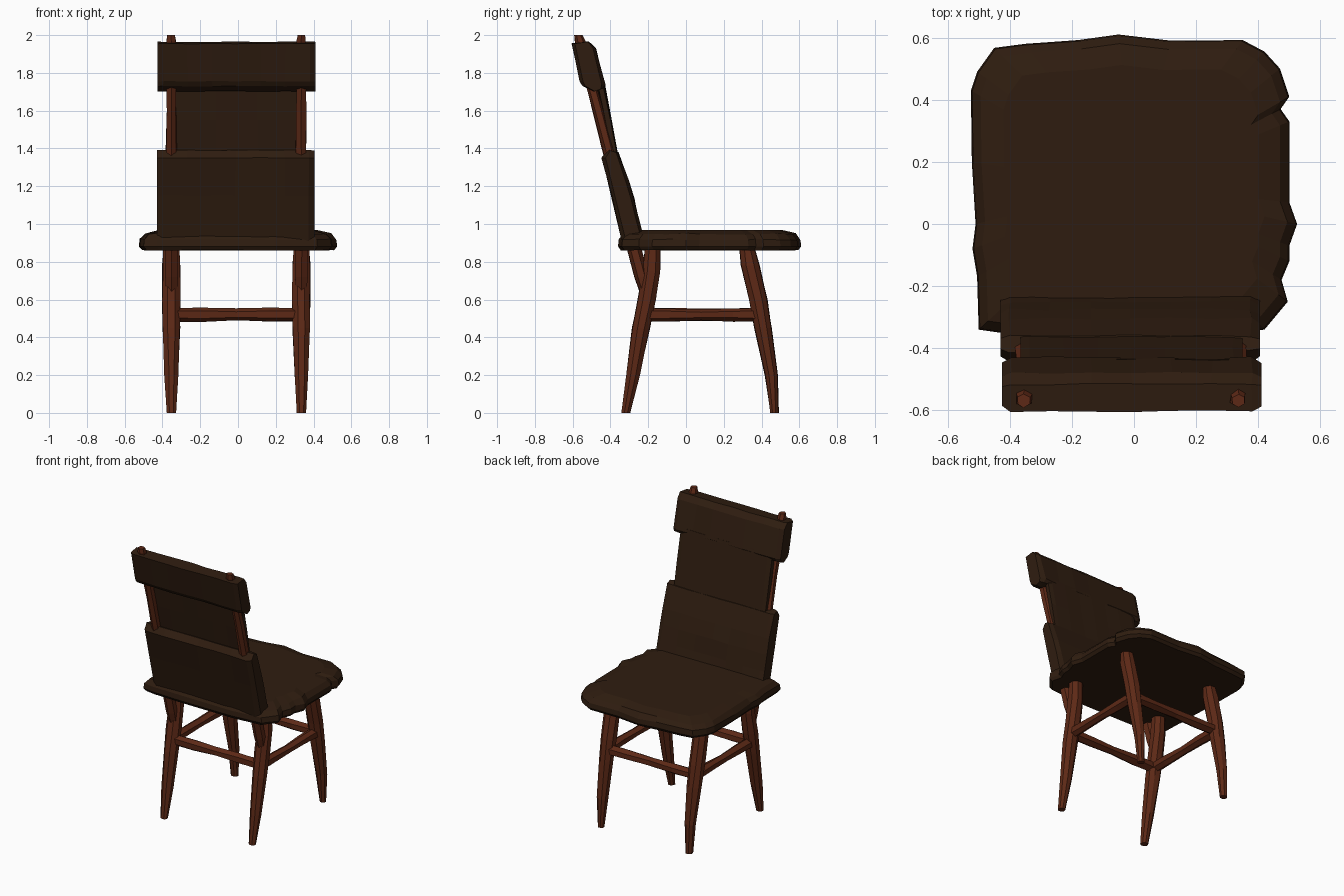
import bpy, bmesh, math, random

if "Cube" in bpy.data.objects:
    bpy.data.objects.remove(bpy.data.objects["Cube"])

random.seed(4)


def material(name, rgb):
    m = bpy.data.materials.new(name)
    m.diffuse_color = (*rgb, 1)
    m.use_nodes = True
    m.node_tree.nodes["Principled BSDF"].inputs["Base Color"].default_value = m.diffuse_color
    return m


COVER = material("dark_cover", (0.028, 0.012, 0.005))
WOOD = material("red_wood", (0.11, 0.022, 0.008))
CX = -0.009                     # the frame sits slightly off the seat centre


def jit(a):
    return random.uniform(-a, a)


def loft(name, rings, mat):
    """Skin a list of equal-sized point rings and cap both ends, flat shaded."""
    bm = bmesh.new()
    rows = [[bm.verts.new(p) for p in ring] for ring in rings]
    n = len(rows[0])
    for a, b in zip(rows, rows[1:]):
        for i in range(n):
            j = (i + 1) % n
            bm.faces.new((a[i], a[j], b[j], b[i]))
    bm.faces.new(rows[0][::-1])
    bm.faces.new(rows[-1])
    bmesh.ops.recalc_face_normals(bm, faces=bm.faces)
    me = bpy.data.meshes.new(name)
    bm.to_mesh(me)
    bm.free()
    me.materials.append(mat)
    ob = bpy.data.objects.new(name, me)
    bpy.context.collection.objects.link(ob)
    return ob


def stick(name, stations, axis, sides=8, rough=0.003):
    """Roughly carved rod: stations are (x, y, z, radius), rings square to axis."""
    rings = []
    for x, y, z, r in stations:
        ring = []
        for i in range(sides):
            t = 2 * math.pi * (i + 0.5) / sides
            u = r * 1.05 * math.cos(t) + jit(rough)
            v = r * 1.05 * math.sin(t) + jit(rough)
            ring.append({'X': (x, y + u, z + v), 'Y': (x + u, y, z + v),
                         'Z': (x + u, y + v, z)}[axis])
        rings.append(ring)
    return loft(name, rings, WOOD)


def slab(name, profile, x0, x1, end=0.75, chamfer=0.03, rough=0.004):
    """Side (y, z) profile extruded across x with chamfered, hand-cut ends."""
    cy = sum(p[0] for p in profile) / len(profile)
    cz = sum(p[1] for p in profile) / len(profile)
    steps = 6
    xs = [x0 + chamfer + (x1 - x0 - 2 * chamfer) * i / steps for i in range(steps + 1)]
    rings = []
    for k, x in enumerate([x0] + xs + [x1]):
        tip = k in (0, steps + 2)
        ring = []
        for y, z in profile:
            if tip:                     # narrow the thickness only
                lean = cy - (z - cz) * 0.25
                y = lean + (y - lean) * end
            ring.append((x + (0 if tip else jit(rough)), y + jit(rough), z + jit(rough / 2)))
        rings.append(ring)
    return loft(name, rings, COVER)


# Seat: uneven outline stacked in bevelled layers
outline = [(-0.50, -0.34), (-0.43, -0.35), (-0.2, -0.36), (0.2, -0.36), (0.42, -0.34),
           (0.495, -0.25), (0.475, -0.18), (0.50, -0.12), (0.50, -0.07), (0.525, 0.0),
           (0.50, 0.07), (0.50, 0.33), (0.472, 0.37), (0.50, 0.41), (0.47, 0.50),
           (0.42, 0.555), (0.35, 0.592), (0.12, 0.59), (-0.05, 0.61), (-0.18, 0.592),
           (-0.35, 0.58), (-0.45, 0.567), (-0.505, 0.49), (-0.525, 0.43), (-0.522, 0.2),
           (-0.51, 0.0), (-0.52, -0.08), (-0.505, -0.17)]
rings = []
for z, s, rough in ((0.862, 0.97, 0.002), (0.882, 1.0, 0), (0.918, 0.992, 0.004),
                    (0.948, 0.94, 0.004), (0.968, 0.80, 0.001)):
    rings.append([(x * s, 0.12 + (y - 0.12) * s, z + jit(rough)) for x, y in outline])
loft("seat", rings, COVER)

# Backrest: lower pad, thin middle panel and top pad
slab("backrest_lower_pad",
     [(-0.335, 0.90), (-0.22, 0.90), (-0.25, 1.02), (-0.275, 1.13), (-0.305, 1.23),
      (-0.36, 1.38), (-0.41, 1.39), (-0.445, 1.35), (-0.395, 1.15)], -0.43, 0.405)
slab("backrest_middle_panel",
     [(-0.355, 1.33), (-0.395, 1.55), (-0.435, 1.76), (-0.475, 1.76), (-0.435, 1.55),
      (-0.39, 1.33)], -0.365, 0.35, rough=0.003)
slab("backrest_top_pad",
     [(-0.603, 1.955), (-0.56, 1.755), (-0.545, 1.73), (-0.485, 1.702), (-0.44, 1.715),
      (-0.43, 1.74), (-0.48, 1.93), (-0.515, 1.965)], -0.425, 0.41)

# Legs and back posts, one of each per side
for side, label in ((-1, "left"), (1, "right")):
    x = CX + side * 0.344
    stick(f"front_leg_{label}".replace("front", "back"),
          [(x, y, z, r) for z, y, r in ((0, -0.317, 0.024), (0.2, -0.28, 0.037),
           (0.45, -0.238, 0.047), (0.6, -0.208, 0.048), (0.75, -0.183, 0.048),
           (0.88, -0.175, 0.042))], 'Z')
    stick(f"front_leg_{label}",
          [(x, y, z, r) for z, y, r in ((0, 0.468, 0.023), (0.2, 0.452, 0.034),
           (0.45, 0.408, 0.046), (0.6, 0.382, 0.049), (0.78, 0.34, 0.05),
           (0.88, 0.322, 0.04))], 'Z')
    stick(f"back_post_{label}",
          [(x, -0.57 + (2.0 - z) * 0.262, z, r) for z, r in ((0.58, 0.025), (0.72, 0.036),
           (0.88, 0.036), (1.2, 0.032), (1.4, 0.03), (1.6, 0.028), (1.75, 0.027),
           (1.97, 0.027), (2.0, 0.021))], 'Z', sides=6)
    # Side stretcher between front and back leg
    stick(f"side_stretcher_{label}",
          [(x, y, 0.52, r) for y, r in ((-0.23, 0.034), (-0.1, 0.032), (0.08, 0.029),
           (0.25, 0.033), (0.40, 0.035))], 'Y', sides=6)

# Cross stretchers joining the left and right legs
for name, y in (("back_stretcher", -0.222), ("front_stretcher", 0.395)):
    stick(name, [(CX + dx, y, 0.52, r) for dx, r in ((-0.33, 0.034), (-0.18, 0.036),
          (0, 0.03), (0.17, 0.033), (0.33, 0.034))], 'X', sides=6)
